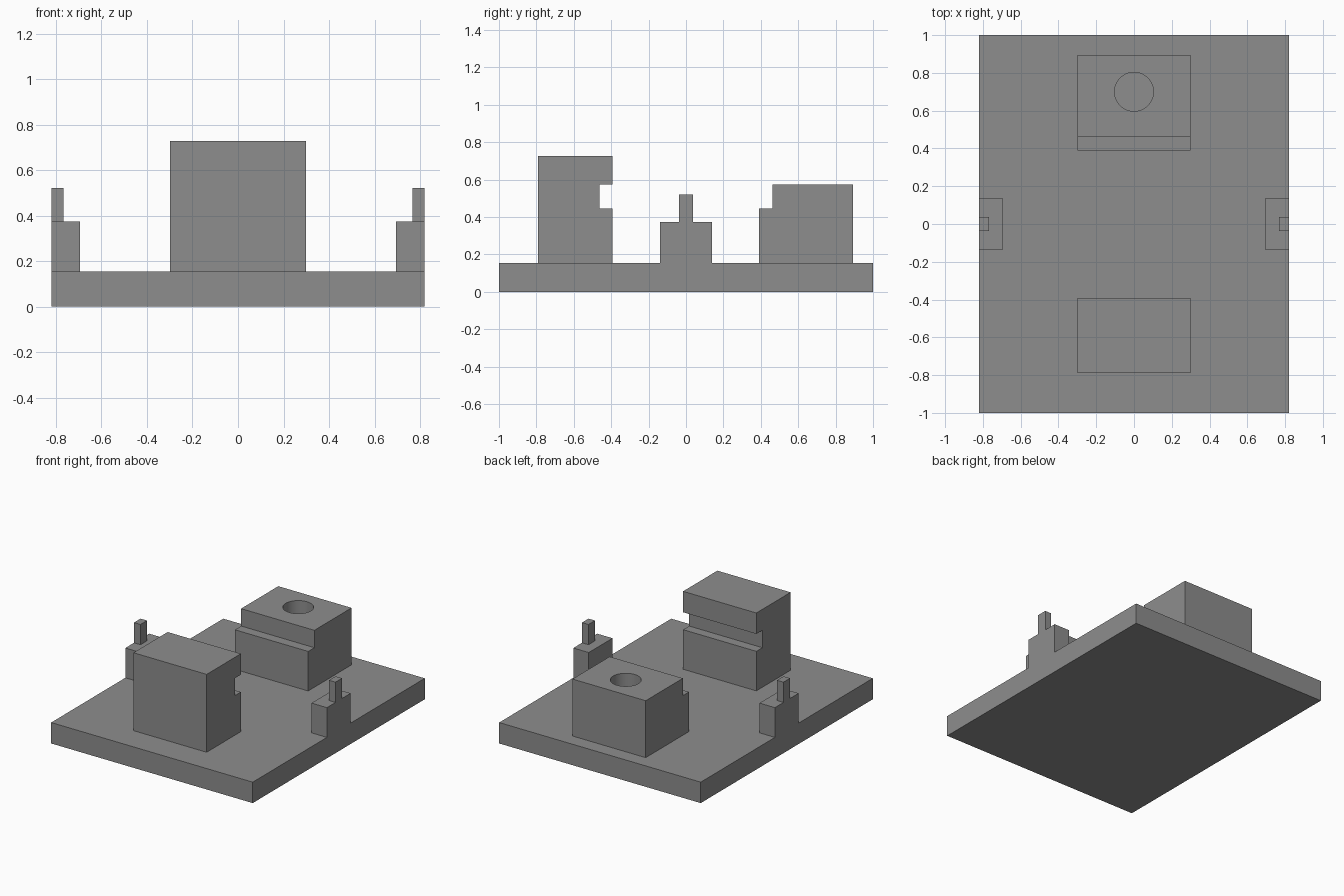
import bpy, bmesh, math

if "Cube" in bpy.data.objects:
    bpy.data.objects.remove(bpy.data.objects["Cube"])

grey = bpy.data.materials.new("mid grey")
grey.diffuse_color = (0.27, 0.27, 0.27, 1)
grey.use_nodes = True
grey.node_tree.nodes["Principled BSDF"].inputs["Base Color"].default_value = grey.diffuse_color

BASE_TOP = 0.154
HALF_X = 0.82


def finish(name, bm):
    bmesh.ops.recalc_face_normals(bm, faces=bm.faces)
    mesh = bpy.data.meshes.new(name)
    bm.to_mesh(mesh)
    bm.free()
    mesh.materials.append(grey)
    obj = bpy.data.objects.new(name, mesh)
    bpy.context.collection.objects.link(obj)
    return obj


def extrude_yz(name, profile, x0, x1):
    """Solid made by sweeping a (y, z) outline along x."""
    bm = bmesh.new()
    face = bm.faces.new([bm.verts.new((x0, y, z)) for y, z in profile])
    new = bmesh.ops.extrude_face_region(bm, geom=[face])["geom"]
    verts = [v for v in new if isinstance(v, bmesh.types.BMVert)]
    bmesh.ops.translate(bm, verts=verts, vec=(x1 - x0, 0, 0))
    return finish(name, bm)


# Base plate
extrude_yz("base_plate", [(-1, 0), (1, 0), (1, BASE_TOP), (-1, BASE_TOP)], -HALF_X, HALF_X)

# Tall front block with a groove in its inner face
extrude_yz("front_block", [
    (-0.79, BASE_TOP), (-0.392, BASE_TOP), (-0.392, 0.445), (-0.462, 0.445),
    (-0.462, 0.573), (-0.392, 0.573), (-0.392, 0.727), (-0.79, 0.727)], -0.298, 0.298)

# Stepped back block
back = extrude_yz("back_block", [
    (0.39, BASE_TOP), (0.894, BASE_TOP), (0.894, 0.573), (0.462, 0.573),
    (0.462, 0.445), (0.39, 0.445)], -0.298, 0.298)

# Round hole down through the back block
bm = bmesh.new()
bmesh.ops.create_cone(bm, cap_ends=True, segments=64, radius1=0.103, radius2=0.103, depth=1)
bmesh.ops.translate(bm, verts=bm.verts, vec=(0, 0.7, 0.5))
cutter = finish("hole_cutter", bm)
cutter.hide_render = True
cut = back.modifiers.new("hole", 'BOOLEAN')
cut.operation = 'DIFFERENCE'
cut.solver = 'EXACT'
cut.object = cutter
bpy.context.view_layer.objects.active = back
back.select_set(True)
bpy.ops.object.modifier_apply(modifier=cut.name)
bpy.data.objects.remove(cutter)
bpy.ops.object.shade_smooth_by_angle(angle=math.radians(30))

# Side posts, each with a small pin flush with the outer edge
for side, s in (("left", -1), ("right", 1)):
    for part, inner, half_y, z0, z1 in (("post", 0.695, 0.138, BASE_TOP, 0.373),
                                        ("pin", 0.767, 0.038, 0.373, 0.522)):
        extrude_yz(f"{side}_{part}",
                   [(-half_y, z0), (half_y, z0), (half_y, z1), (-half_y, z1)],
                   s * inner, s * HALF_X)
